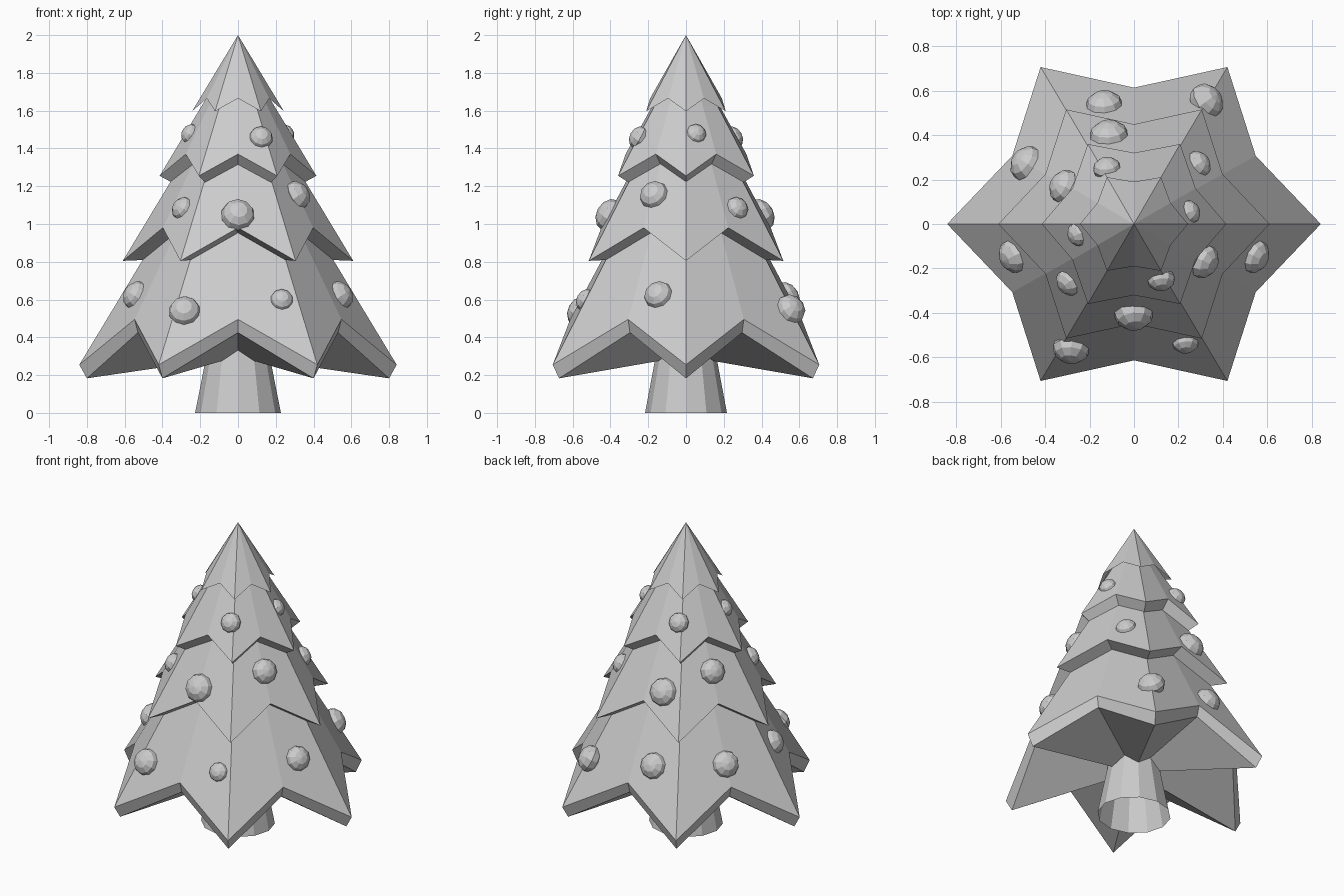
import bpy, bmesh, math
from mathutils import Vector, Matrix
from mathutils.bvhtree import BVHTree

cube = bpy.data.objects.get("Cube")
if cube:
    bpy.data.objects.remove(cube, do_unlink=True)

# One plain grey for every part
grey = bpy.data.materials.new("plain_grey")
grey.use_nodes = True
grey.diffuse_color = (0.6, 0.6, 0.6, 1)
grey.node_tree.nodes["Principled BSDF"].inputs["Base Color"].default_value = (0.6, 0.6, 0.6, 1)


def add_object(name, bm):
    bmesh.ops.recalc_face_normals(bm, faces=bm.faces)
    mesh = bpy.data.meshes.new(name)
    bm.to_mesh(mesh)
    bm.free()
    mesh.materials.append(grey)
    obj = bpy.data.objects.new(name, mesh)
    bpy.context.collection.objects.link(obj)


def star_ring(bm, tip, valley, depth):
    """Six-pointed zigzag ring; tip and valley are (radius, height)."""
    ring = []
    for i in range(12):
        r, z = valley if i % 2 else tip
        a = math.radians(30 * i)
        ring.append(bm.verts.new((r * math.cos(a), depth * r * math.sin(a), z)))
    return ring


def tier(name, apex, rings, depth=1, hub=None):
    """Branch tier: fan from the apex, optional rim, optional underside fan.
    Returns a search tree used to seat the baubles."""
    bm = bmesh.new()
    loops = [star_ring(bm, tip, valley, depth) for tip, valley in rings]
    top = bm.verts.new((0, 0, apex))
    bottom = bm.verts.new((0, 0, hub)) if hub else None
    for i in range(12):
        j = (i + 1) % 12
        bm.faces.new((top, loops[0][i], loops[0][j]))
        if bottom:
            bm.faces.new((bottom, loops[-1][j], loops[-1][i]))
        for a, b in zip(loops, loops[1:]):
            bm.faces.new((a[i], b[i], b[j], a[j]))
    bm.normal_update()
    surface = BVHTree.FromBMesh(bm)
    add_object(name, bm)
    return surface


# Branch tiers, from the ground up
bottom_tier = tier("bottom_branches", 1.645,
                   [((0.84, 0.255), (0.632, 0.495)), ((0.80, 0.183), (0.612, 0.425))], 0.97, 0.3)
lower_tier = tier("lower_middle_branches", 1.815, [((0.61, 0.805), (0.46, 0.98))], 0.975, 0.83)
upper_tier = tier("upper_middle_branches", 1.945, [((0.415, 1.255), (0.32, 1.37))], 1, 1.03)
tier("top_branches", 2.0, [((0.243, 1.597), (0.19, 1.665))])

# Trunk, open at both ends
bm = bmesh.new()
bmesh.ops.create_cone(bm, cap_ends=False, segments=12, radius1=0.227, radius2=0.158, depth=0.35,
                      matrix=Matrix.Diagonal((1, 0.955, 1, 1)) @ Matrix.Translation((0, 0, 0.175)))
add_object("trunk", bm)

# Baubles on each tier: direction x, direction y, height, radius
baubles = [
    (bottom_tier, [(-0.27, -0.54, 0.54, 0.085), (0.22, -0.51, 0.6, 0.062),
                   (0.52, -0.14, 0.625, 0.08), (-0.52, -0.14, 0.625, 0.08),
                   (-0.46, 0.26, 0.62, 0.085), (-0.13, 0.52, 0.615, 0.085),
                   (0.31, 0.52, 0.55, 0.085)]),
    (lower_tier, [(0, -0.38, 1.05, 0.09), (-0.28, -0.25, 1.085, 0.065),
                  (0.30, -0.16, 1.155, 0.08), (0.28, 0.26, 1.085, 0.065),
                  (-0.30, 0.16, 1.155, 0.08), (-0.11, 0.39, 1.05, 0.09)]),
    (upper_tier, [(0.11, -0.23, 1.46, 0.064), (0.23, 0.05, 1.48, 0.056),
                  (-0.235, -0.045, 1.48, 0.056), (-0.11, 0.23, 1.46, 0.064)]),
]
count = 0
for surface, spots in baubles:
    for x, y, z, radius in spots:
        count += 1
        # seat the bauble on the slope, slightly flattened against it
        out = Vector((x, y, 0)).normalized()
        spot, normal, _, _ = surface.ray_cast(Vector((0, 0, z)) + out * 2, -out)
        if normal.dot(out) < 0:
            normal = -normal
        place = Matrix.Translation(spot - normal * 0.008)
        place = place @ normal.to_track_quat('Z', 'Y').to_matrix().to_4x4()
        place = place @ Matrix.Diagonal((1, 1, 0.8, 1))
        bm = bmesh.new()
        bmesh.ops.create_uvsphere(bm, u_segments=10, v_segments=6, radius=radius, matrix=place)
        add_object(f"bauble_{count}", bm)
